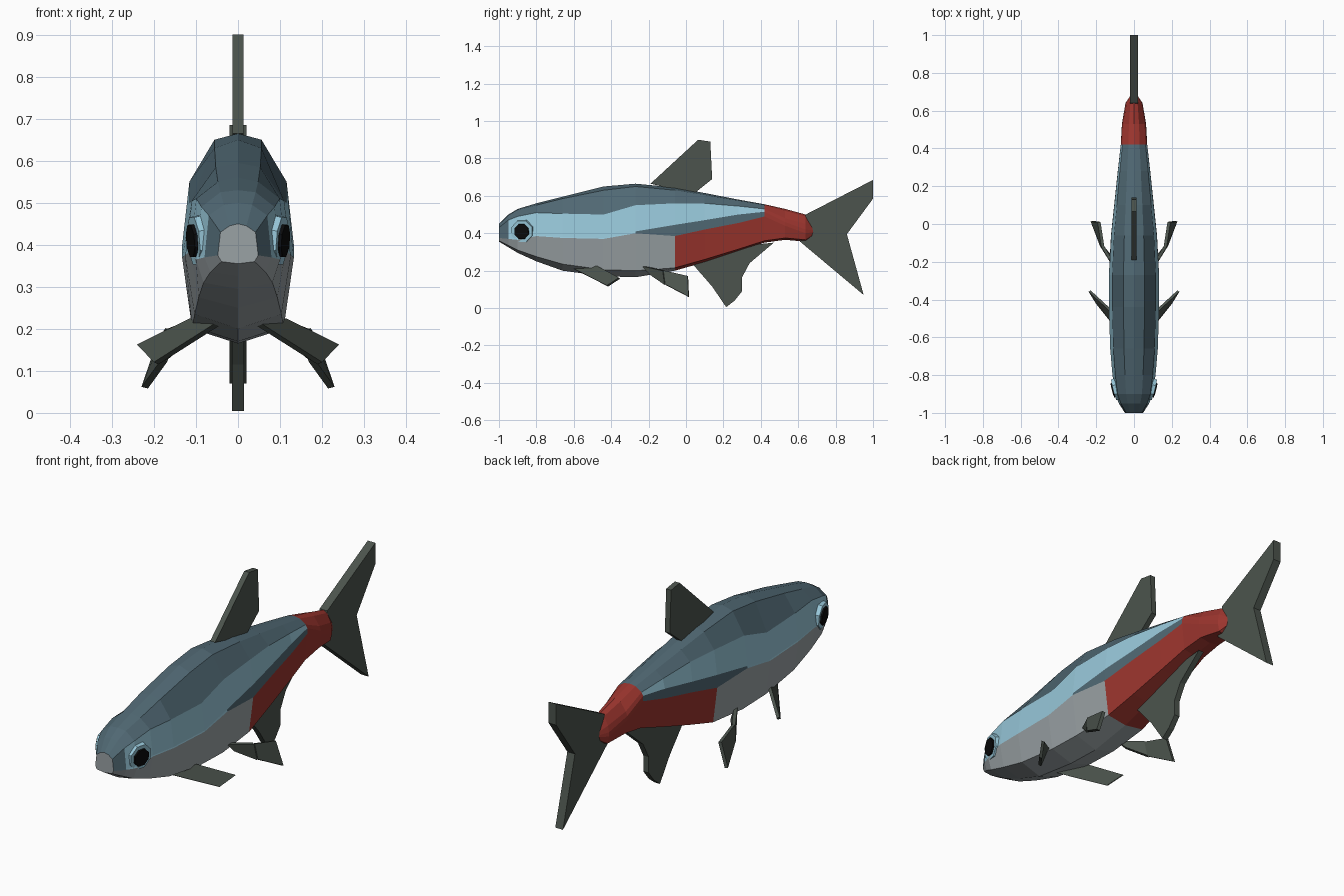
import bpy, bmesh, math
from mathutils import Matrix, Vector

if "Cube" in bpy.data.objects:
    bpy.data.objects.remove(bpy.data.objects["Cube"])


def material(name, srgb):
    lin = [(c / 255 / 12.92) if c < 11 else ((c / 255 + 0.055) / 1.055) ** 2.4 for c in srgb]
    m = bpy.data.materials.new(name)
    m.use_nodes = True
    m.diffuse_color = (*lin, 1)
    bsdf = m.node_tree.nodes["Principled BSDF"]
    bsdf.inputs["Base Color"].default_value = (*lin, 1)
    bsdf.inputs["Roughness"].default_value = 0.8
    return m


DARK = material("slate blue", (80, 104, 115))
STRIPE = material("light blue", (152, 200, 218))
SILVER = material("silver", (154, 162, 165))
RED = material("red", (156, 53, 46))
FIN = material("fin grey green", (76, 84, 77))
BLACK = material("eye black", (10, 10, 11))


def add_object(name, bm, mats):
    bmesh.ops.recalc_face_normals(bm, faces=bm.faces)
    me = bpy.data.meshes.new(name)
    bm.to_mesh(me)
    bm.free()
    for m in mats:
        me.materials.append(m)
    ob = bpy.data.objects.new(name, me)
    bpy.context.collection.objects.link(ob)
    return ob


# Body sections: y, half width, then heights from keel to back ridge
STATIONS = [
    (-1.00, .048, .355, .36, .375, .38, .43, .445, .45),
    (-.95, .080, .325, .335, .37, .375, .47, .495, .50),
    (-.90, .100, .295, .31, .365, .37, .49, .525, .53),
    (-.80, .114, .25, .275, .385, .39, .51, .55, .56),
    (-.66, .126, .20, .235, .375, .38, .505, .585, .595),
    (-.44, .133, .17, .205, .37, .375, .50, .63, .65),
    (-.27, .133, .165, .20, .40, .41, .55, .65, .665),
    (-.06, .122, .20, .215, .385, .445, .56, .63, .645),
    (.10, .105, .245, .26, .42, .47, .56, .605, .615),
    (.28, .086, .305, .315, .455, .50, .545, .575, .58),
    (.42, .070, .35, .36, .49, .515, .53, .55, .555),
    (.53, .064, .365, .375, .44, .46, .48, .52, .53),
    (.64, .045, .355, .365, .40, .42, .45, .49, .50),
]
WIDTHS = (0, .82, 1, .99, .87, .42, 0)


def body_colour(band, y):
    """Index into the body colours for a band (0 = keel) at height of length y."""
    if y > .42:
        return 3
    if band < 2:
        return 3 if y > -.06 else 2
    if band == 2:
        return 1 if -.95 < y < -.27 else 0
    return 1 if band == 3 and y > -.95 else 0


bm = bmesh.new()
rings = []
for y, w, *zs in STATIONS:
    half = [(w * k, y, z) for k, z in zip(WIDTHS, zs)]
    ring = half + [(-x, yy, z) for x, yy, z in half[-2:0:-1]]
    rings.append([bm.verts.new(p) for p in ring])
n = len(rings[0])
for i in range(len(rings) - 1):
    mid = (STATIONS[i][0] + STATIONS[i + 1][0]) / 2
    for j in range(n):
        k = (j + 1) % n
        f = bm.faces.new((rings[i][j], rings[i][k], rings[i + 1][k], rings[i + 1][j]))
        f.material_index = body_colour(min(j, n - 1 - j), mid)
bm.faces.new(rings[0]).material_index = 2
# Red wedge running into the tail
tip = bm.verts.new((0, .71, .41))
for j in range(n):
    bm.faces.new((rings[-1][j], rings[-1][(j + 1) % n], tip)).material_index = 3
add_object("body", bm, [DARK, STRIPE, SILVER, RED])


def fin(name, points, thickness, paired=False):
    """Flat blade from an outline, thickened and optionally mirrored."""
    bm = bmesh.new()
    bm.faces.new([bm.verts.new(p) for p in points])
    ob = add_object(name, bm, [FIN])
    s = ob.modifiers.new("thickness", "SOLIDIFY")
    s.thickness, s.offset = thickness, 0
    if paired:
        ob.modifiers.new("pair", "MIRROR")
    return ob


def mid_fin(name, outline, thickness):
    return fin(name, [(0, y, z) for y, z in outline], thickness)


# Fins on the centre line
mid_fin("dorsal_fin", [(-.19, .665), (.065, .90), (.13, .89), (.14, .69), (.04, .61)], .026)
mid_fin("anal_fin", [(.04, .23), (.14, .115), (.215, .005), (.26, .04), (.30, .09),
                     (.30, .165), (.34, .24), (.47, .35), (.28, .33)], .028)
mid_fin("tail_fin", [(.61, .355), (.62, .42), (.64, .50), (1.0, .685), (1.0, .585),
                     (.86, .395), (.95, .07)], .04)

# Paired fins under the belly
fin("pectoral_fins", [(.05, -.60, .21), (.11, -.47, .222), (.235, -.355, .16),
                      (.195, -.42, .118)], .014, True)
fin("pelvic_fin_bases", [(.10, -.23, .225), (.165, -.12, .20), (.175, -.11, .125),
                         (.11, -.19, .18)], .016, True)
fin("pelvic_fin_tips", [(.165, -.12, .20), (.185, .01, .17), (.222, .015, .06),
                        (.175, -.11, .125)], .016, True)


def disc(name, radius, outer, depth, mat):
    """Eight-sided disc set into each side of the head."""
    axis = Vector((.96, -.25, -.08)).normalized()
    centre = Vector((.10, -.877, .41)) + axis * (outer - depth / 2)
    turn = axis.to_track_quat('Z', 'Y').to_matrix().to_4x4()
    bm = bmesh.new()
    bmesh.ops.create_cone(bm, cap_ends=True, segments=8, radius1=radius, radius2=radius * .92,
                          depth=depth, matrix=Matrix.Translation(centre) @ turn
                          @ Matrix.Rotation(math.pi / 8, 4, 'Z'))
    ob = add_object(name, bm, [mat])
    ob.modifiers.new("pair", "MIRROR")


# Eyes with pale surrounds
disc("eye_surrounds", .066, .006, .04, STRIPE)
disc("eyes", .045, .014, .03, BLACK)
